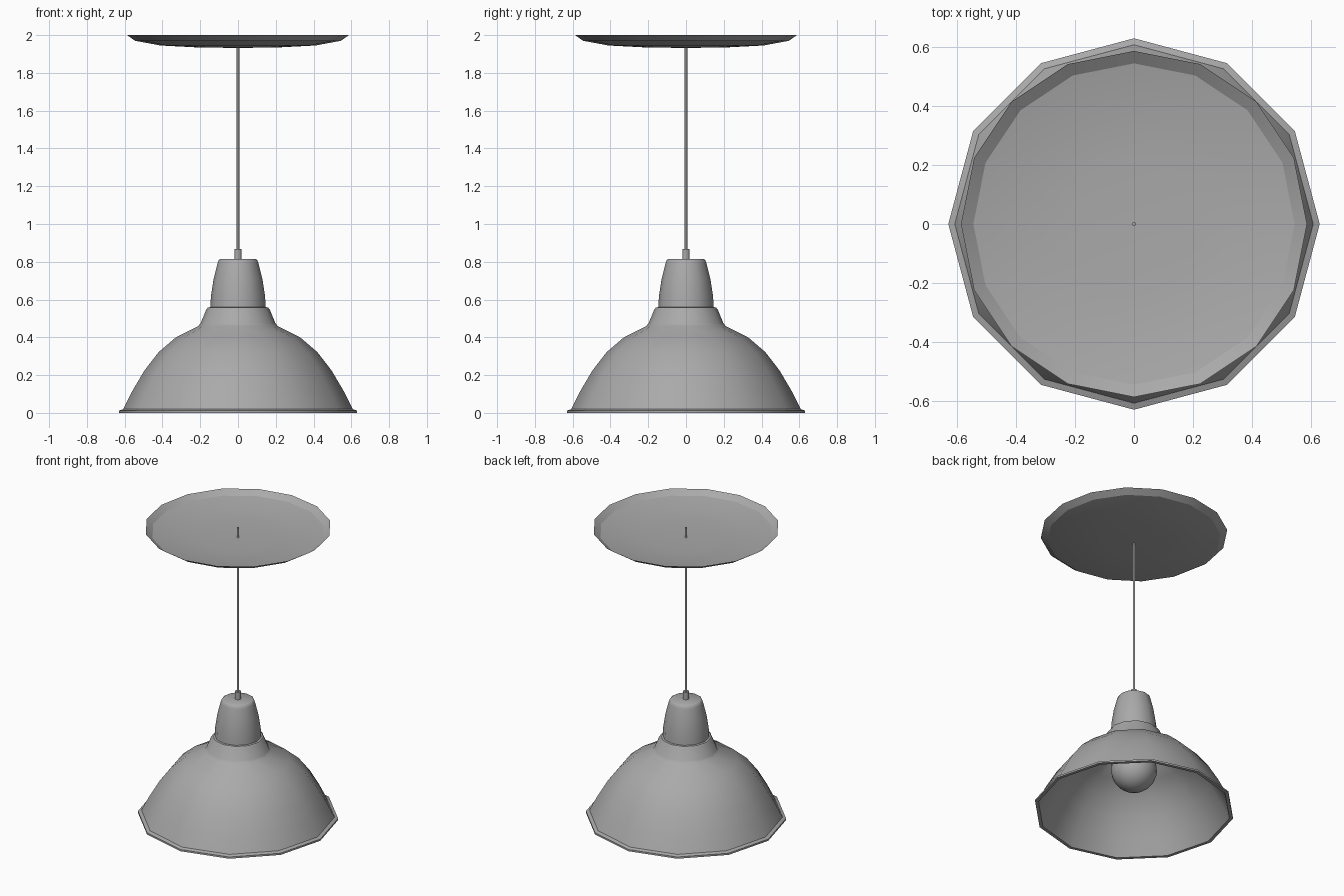
import bpy, bmesh, math
from mathutils import Matrix

cube = bpy.data.objects.get("Cube")
if cube:
    bpy.data.objects.remove(cube, do_unlink=True)

grey = bpy.data.materials.new("plain_grey")
grey.use_nodes = True
colour = (0.4, 0.4, 0.4, 1)
grey.diffuse_color = colour
grey.node_tree.nodes["Principled BSDF"].inputs["Base Color"].default_value = colour


def lathe(name, profile, sides, smooth=None):
    """Spin a (radius, height) profile around z; zero radius closes to a point."""
    bm = bmesh.new()
    verts = [bm.verts.new((r, 0, z)) for r, z in profile]
    edges = [bm.edges.new(pair) for pair in zip(verts, verts[1:])]
    bmesh.ops.spin(bm, geom=verts + edges, cent=(0, 0, 0), axis=(0, 0, 1),
                   angle=math.tau, steps=sides, use_merge=True)
    bmesh.ops.remove_doubles(bm, verts=bm.verts, dist=0.0005)
    bmesh.ops.recalc_face_normals(bm, faces=bm.faces)
    mesh = bpy.data.meshes.new(name)
    bm.to_mesh(mesh)
    bm.free()
    mesh.materials.append(grey)
    obj = bpy.data.objects.new(name, mesh)
    bpy.context.collection.objects.link(obj)
    if smooth:
        bpy.ops.object.select_all(action='DESELECT')
        obj.select_set(True)
        bpy.context.view_layer.objects.active = obj
        bpy.ops.object.shade_smooth_by_angle(angle=math.radians(smooth))
    return obj


# Ceiling canopy: shallow dish, open at the top
lathe("ceiling_canopy", [(0.587, 2), (0.545, 1.97), (0.41, 1.945),
                         (0.22, 1.935), (0, 1.932)], 16, 15)

# Cord and its grip
lathe("cord", [(0, 0.8), (0.007, 0.8), (0.007, 2), (0, 2)], 8, 50)
lathe("cord_grip", [(0, 0.8), (0.019, 0.8), (0.019, 0.868), (0, 0.868)], 12, 40)

# Socket cap above the shade
lathe("socket_cap", [(0.147, 0.555), (0.143, 0.62), (0.129, 0.71), (0.108, 0.793),
                     (0.102, 0.81), (0.092, 0.816), (0, 0.816)], 12, 40)

# Bell shade: outer skin, rolled rim and inner skin
outer = [(0.145, 0.56), (0.16, 0.558), (0.169, 0.545), (0.198, 0.475), (0.21, 0.46),
         (0.33, 0.399), (0.42, 0.322), (0.495, 0.225), (0.56, 0.115),
         (0.608, 0.02), (0.63, 0.012), (0.63, 0)]
inner = [(0.608, 0), (0.55, 0.11), (0.486, 0.22), (0.412, 0.314),
         (0.325, 0.389), (0.2, 0.452), (0.16, 0.54), (0, 0.545)]
lathe("bell_shade", outer + inner, 12, 40)

# Bulb: round globe with a neck into the socket
globe = [(0.145 * math.sin(a), 0.29 - 0.145 * math.cos(a))
         for a in (math.pi * i / 12 for i in range(11))]
lathe("bulb", globe + [(0.06, 0.45), (0.06, 0.545)], 20, 50)
